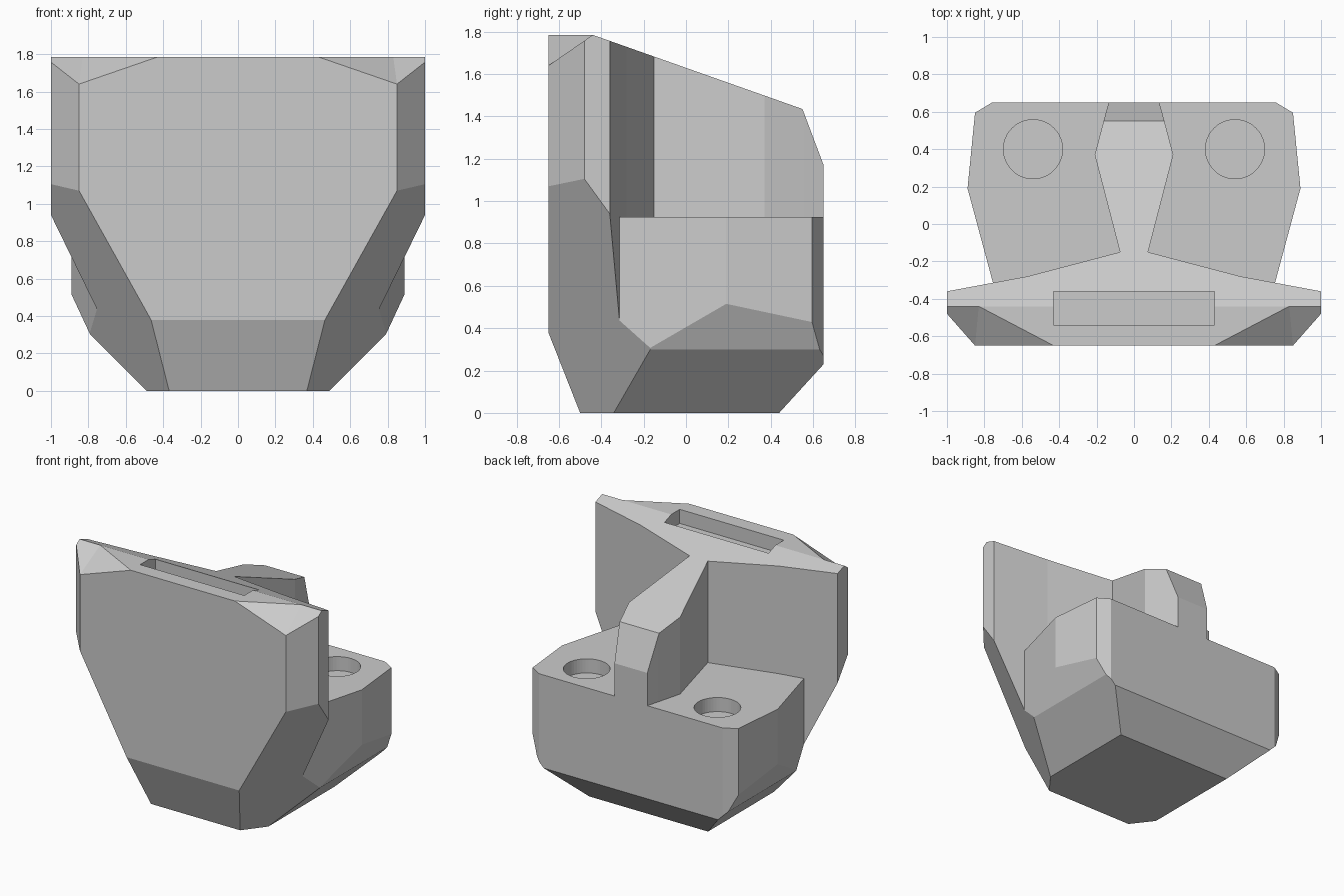
import bpy, bmesh
from mathutils import Vector

if "Cube" in bpy.data.objects:
    bpy.data.objects.remove(bpy.data.objects["Cube"])


def new_object(name, bm):
    bmesh.ops.recalc_face_normals(bm, faces=bm.faces[:])
    me = bpy.data.meshes.new(name)
    bm.to_mesh(me)
    bm.free()
    ob = bpy.data.objects.new(name, me)
    bpy.context.collection.objects.link(ob)
    return ob


def prism(name, half, z0, z1):
    """Upright prism from the right half of a plan outline, mirrored in x."""
    bm = bmesh.new()
    plan = half + [(-x, y) for x, y in reversed(half)]
    face = bm.faces.new([bm.verts.new((x, y, z0)) for x, y in plan])
    ext = bmesh.ops.extrude_face_region(bm, geom=[face])["geom"]
    bmesh.ops.translate(bm, vec=(0, 0, z1 - z0),
                        verts=[v for v in ext if isinstance(v, bmesh.types.BMVert)])
    return new_object(name, bm)


def hull(name, points):
    bm = bmesh.new()
    for p in points:
        bm.verts.new(p)
    bmesh.ops.convex_hull(bm, input=bm.verts[:])
    return new_object(name, bm)


def combine(target, other, op):
    """Boolean other into target and remove it."""
    mod = target.modifiers.new("bool", 'BOOLEAN')
    mod.operation, mod.object, mod.solver = op, other, 'EXACT'
    dg = bpy.context.evaluated_depsgraph_get()
    target_mesh = bpy.data.meshes.new_from_object(target.evaluated_get(dg))
    target.modifiers.clear()
    target.data = target_mesh
    bpy.data.objects.remove(other)


def slice_off(bm, a, b, c):
    """Cut away everything beyond the plane abc and cap the cut."""
    a, b, c = Vector(a), Vector(b), Vector(c)
    n = (b - a).cross(c - a).normalized()
    if n.dot(Vector((0, 0, 0.6)) - a) > 0:
        n = -n
    bmesh.ops.bisect_plane(bm, geom=bm.verts[:] + bm.edges[:] + bm.faces[:],
                           dist=1e-5, plane_co=a, plane_no=n, clear_outer=True)
    rim = [e for e in bm.edges if e.is_boundary]
    if rim:
        bmesh.ops.holes_fill(bm, edges=rim, sides=0)


# Front plate with the central rib, and the lower block behind it
body = prism("main_block", [(.85, -.65), (1, -.48), (1, -.36), (.57, -.28), (.075, -.15),
                            (.21, .37), (.16, .56), (.116, .72)], -.2, 1.785)
lower = prism("lower_block", [(.704, -.5), (.89, .19), (.85, .595), (.667, .705)], -.1, .925)
combine(body, lower, 'UNION')

# Facets along the profile (y, z pairs) and along the sides
bm = bmesh.new()
bm.from_mesh(body.data)
for (y0, z0), (y1, z1) in [((-.5, 0), (.5, 0)),            # base
                           ((.65, 0), (.65, 1)),           # back wall
                           ((-.44, 1.785), (.55, 1.435)),  # sloping top
                           ((.55, 1.435), (.648, 1.175)),  # rib end
                           ((.65, .23), (.44, 0)),         # back underside
                           ((-.65, .38), (-.5, 0))]:       # front underside
    slice_off(bm, (0, y0, z0), (0, y1, z1), (1, y0, z0))
for s in (1, -1):
    slice_off(bm, (s * .465, -.65, .38), (s * .85, -.65, 1.07), (s, -.36, .94))
    slice_off(bm, (s * .89, 0, .515), (s * .79, 0, .30), (s * .89, 1, .515))
    slice_off(bm, (s * .79, 0, .30), (s * .49, 0, 0), (s * .79, 1, .30))
bmesh.ops.recalc_face_normals(bm, faces=bm.faces[:])
bm.to_mesh(body.data)
bm.free()

# Folded notches at the front top corners
notch = [(.86, -.755, 1.5675), (.82, -.335, 1.8575), (.23, -.755, 1.785),
         (.19, -.335, 2.075), (1.26, -.755, 1.5675), (1.22, -.335, 1.8575)]
notch += [(x, y, 2.3) for x, y, z in notch[2:]]
for s in (1, -1):
    combine(body, hull("notch", [(s * x, y, z) for x, y, z in notch]), 'DIFFERENCE')

# Slot in the top of the plate
slot = prism("slot", [(.43, -.54), (.43, -.36)], 1.68, 1.9)
combine(body, slot, 'DIFFERENCE')

# Round sockets in the lower block
for s in (1, -1):
    bm = bmesh.new()
    bmesh.ops.create_cone(bm, cap_ends=True, segments=48, radius1=.158, radius2=.158, depth=.4)
    bmesh.ops.translate(bm, vec=(s * .54, .40, 1.02), verts=bm.verts[:])
    combine(body, new_object("socket", bm), 'DIFFERENCE')
